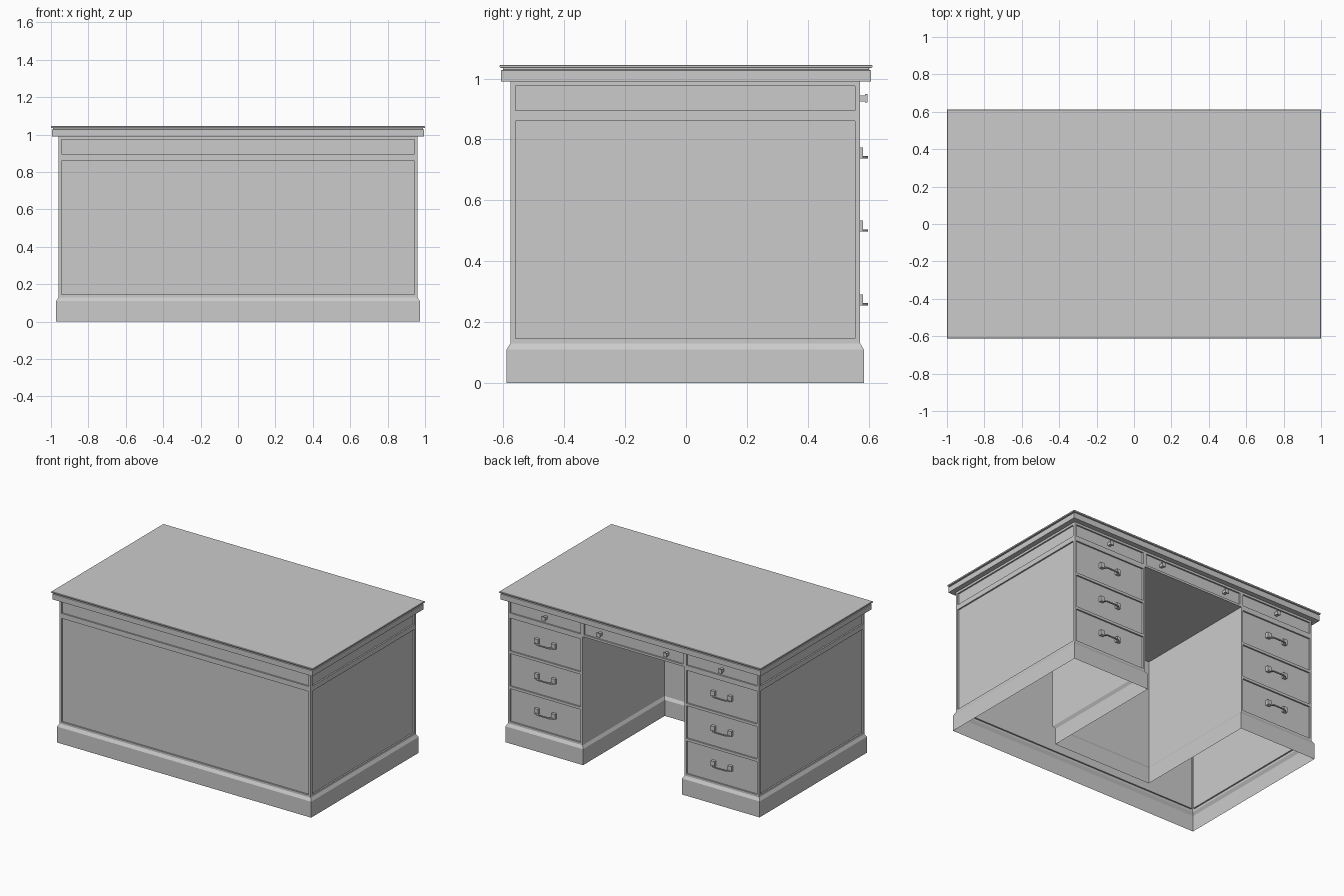
import bpy, bmesh
from mathutils import Vector

if "Cube" in bpy.data.objects:
    bpy.data.objects.remove(bpy.data.objects["Cube"])

HX, YF, YB = 0.96, -0.577, 0.572      # body half width, front and back planes
KX, KY, KZ = 0.39, -0.32, 0.88        # kneehole half width, depth plane, ceiling
Z0, Z1 = 0.13, 0.99                   # body bottom (above plinth) and top
DEPTH = 0.01                          # panel recess
UP = Vector((0, 0, 1))


def finish(name, bm):
    bmesh.ops.remove_doubles(bm, verts=bm.verts, dist=1e-5)
    mesh = bpy.data.meshes.new(name)
    bm.to_mesh(mesh)
    bm.free()
    ob = bpy.data.objects.new(name, mesh)
    bpy.context.collection.objects.link(ob)
    return ob


def quad(bm, pts):
    bm.faces.new([bm.verts.new(p) for p in pts])


def wall(bm, origin, u, us, zs, recessed=lambda a, z: False, hole=lambda a, z: False):
    """Grid wall along u; chosen cells are sunk panels or left open."""
    o, u = Vector(origin), Vector(u)
    back = -u.cross(UP) * DEPTH
    for a, b in zip(us, us[1:]):
        for c, d in zip(zs, zs[1:]):
            mid = ((a + b) / 2, (c + d) / 2)
            if hole(*mid):
                continue
            p = [o + u * s + UP * t for s, t in ((a, c), (b, c), (b, d), (a, d))]
            if recessed(*mid):
                q = [v + back for v in p]
                quad(bm, q)
                for i in range(4):
                    j = (i + 1) % 4
                    quad(bm, (p[i], p[j], q[j], q[i]))
            else:
                quad(bm, p)


def box(bm, x, y, z):
    r = bmesh.ops.create_cube(bm, size=1)
    for v in r['verts']:
        v.co = Vector([(s[0] + s[1]) / 2 + k * (s[1] - s[0])
                       for s, k in zip((x, y, z), v.co)])


def plan(o):
    """U-shaped footprint, pushed outward by o."""
    half = [(HX + o, YF - o), (HX + o, YB + o), (KX - o, YB + o), (KX - o, KY + o)]
    return half + [(-x, y) for x, y in reversed(half)]


# hollow body with sunk panels and drawer fronts
bm = bmesh.new()
panel_z = [Z0, 0.145, 0.86, 0.895, 0.975, Z1]
in_panel = lambda z: 0.145 < z < 0.86 or 0.895 < z < 0.975
front_x = [-HX, -0.945, 0.945, HX]
side_y = [YF, -0.56, 0.556, YB]
wall(bm, (0, YF, 0), (1, 0, 0), front_x, panel_z, lambda a, z: abs(a) < 0.94 and in_panel(z))
mid_side = lambda a, z: abs(a) < 0.5 and in_panel(z)
wall(bm, (HX, 0, 0), (0, 1, 0), side_y, panel_z, mid_side)
wall(bm, (-HX, 0, 0), (0, -1, 0), [-y for y in reversed(side_y)], panel_z, mid_side)

drawers = [(0.145, 0.372), (0.39, 0.615), (0.633, 0.86), (0.895, 0.975)]
drawer_z = [Z0] + [z for d in drawers[:3] for z in d] + [KZ, 0.895, 0.975, Z1]
half_x = [0.378, KX, 0.405, 0.945, HX]
back_x = [-x for x in reversed(half_x)] + half_x


def is_drawer(a, z):
    if abs(a) < 0.37:
        return 0.895 < z < 0.975
    return 0.405 < abs(a) < 0.945 and any(lo < z < hi for lo, hi in drawers)


wall(bm, (0, YB, 0), (-1, 0, 0), back_x, drawer_z, is_drawer,
     lambda a, z: abs(a) < KX and z < KZ)
# kneehole lining
wall(bm, (KX, 0, 0), (0, -1, 0), [-YB, -KY], [Z0, KZ])
wall(bm, (-KX, 0, 0), (0, 1, 0), [KY, YB], [Z0, KZ])
wall(bm, (0, KY, 0), (-1, 0, 0), [-KX, KX], [Z0, KZ])
quad(bm, [(-KX, KY, KZ), (-KX, YB, KZ), (KX, YB, KZ), (KX, KY, KZ)])
finish("desk_body", bm)

# plinth with chamfered top, following the U footprint
bm = bmesh.new()
rings = [[bm.verts.new((x, y, z)) for x, y in plan(o)]
         for o, z in ((0.012, 0), (0.012, 0.11), (0, Z0))]
for lo, hi in zip(rings, rings[1:]):
    for i in range(8):
        j = (i + 1) % 8
        bm.faces.new((lo[i], lo[j], hi[j], hi[i]))
finish("plinth", bm)

# desktop: stepped edge profile swept around a rectangle
bm = bmesh.new()
rings = []
for o, z in ((0.005, 0.99), (0.005, 1.027), (0.011, 1.029), (0.011, 1.034),
             (0.002, 1.035), (0, 1.038), (0, 1.043), (0.002, 1.045)):
    x, y = 1 - o, 0.612 - o
    rings.append([bm.verts.new((sx * x, sy * y, z))
                  for sx, sy in ((-1, -1), (1, -1), (1, 1), (-1, 1))])
for lo, hi in zip(rings, rings[1:]):
    for i in range(4):
        j = (i + 1) % 4
        bm.faces.new((lo[i], lo[j], hi[j], hi[i]))
bm.faces.new(rings[0][::-1])
bm.faces.new(rings[-1])
finish("desktop", bm)

# square knobs on the shallow top drawers
face_y = YB - DEPTH
for n, x in enumerate((-0.675, -0.255, 0.255, 0.675)):
    bm = bmesh.new()
    box(bm, (x - 0.01, x + 0.01), (face_y, 0.588), (0.925, 0.945))
    box(bm, (x - 0.014, x + 0.014), (0.588, 0.596), (0.921, 0.949))
    finish(f"knob_{n + 1}", bm)

# bow handles on the deep drawers: two mounts and a flat bowed bar
outer = [(0.078, 0.575), (0.066, 0.586), (0.045, 0.598)]
inner = [(0.036, 0.590), (0.056, 0.580), (0.062, 0.575)]
bar = (outer + [(-x, y) for x, y in reversed(outer)]
       + [(-x, y) for x, y in reversed(inner)] + inner[:1] + inner[1:])
bar = [(x, y) for x, y in outer] + [(-x, y) for x, y in reversed(outer)] \
    + [(-x, y) for x, y in reversed(inner)] + inner
for side in (-1, 1):
    for n, z in enumerate((0.255, 0.497, 0.738)):
        cx = side * 0.675
        bm = bmesh.new()
        for s in (-1, 1):
            mx = cx + s * 0.065
            box(bm, (mx - 0.014, mx + 0.014), (face_y, 0.582), (z, z + 0.036))
        # bar segments from paired outer and inner points
        o_pts = outer + [(-x, y) for x, y in reversed(outer)]
        i_pts = inner[::-1] + [(-x, y) for x, y in inner]
        loops = [[bm.verts.new((cx + x, y, h)) for (x, y), h in
                  ((o, z), (o, z + 0.007), (i, z + 0.007), (i, z))]
                 for o, i in zip(o_pts, i_pts)]
        for a, b in zip(loops, loops[1:]):
            for k in range(4):
                m = (k + 1) % 4
                bm.faces.new((a[k], a[m], b[m], b[k]))
        bm.faces.new(loops[0][::-1])
        bm.faces.new(loops[-1])
        bmesh.ops.recalc_face_normals(bm, faces=bm.faces)
        finish(f"handle_{'left' if side < 0 else 'right'}_{n + 1}", bm)
